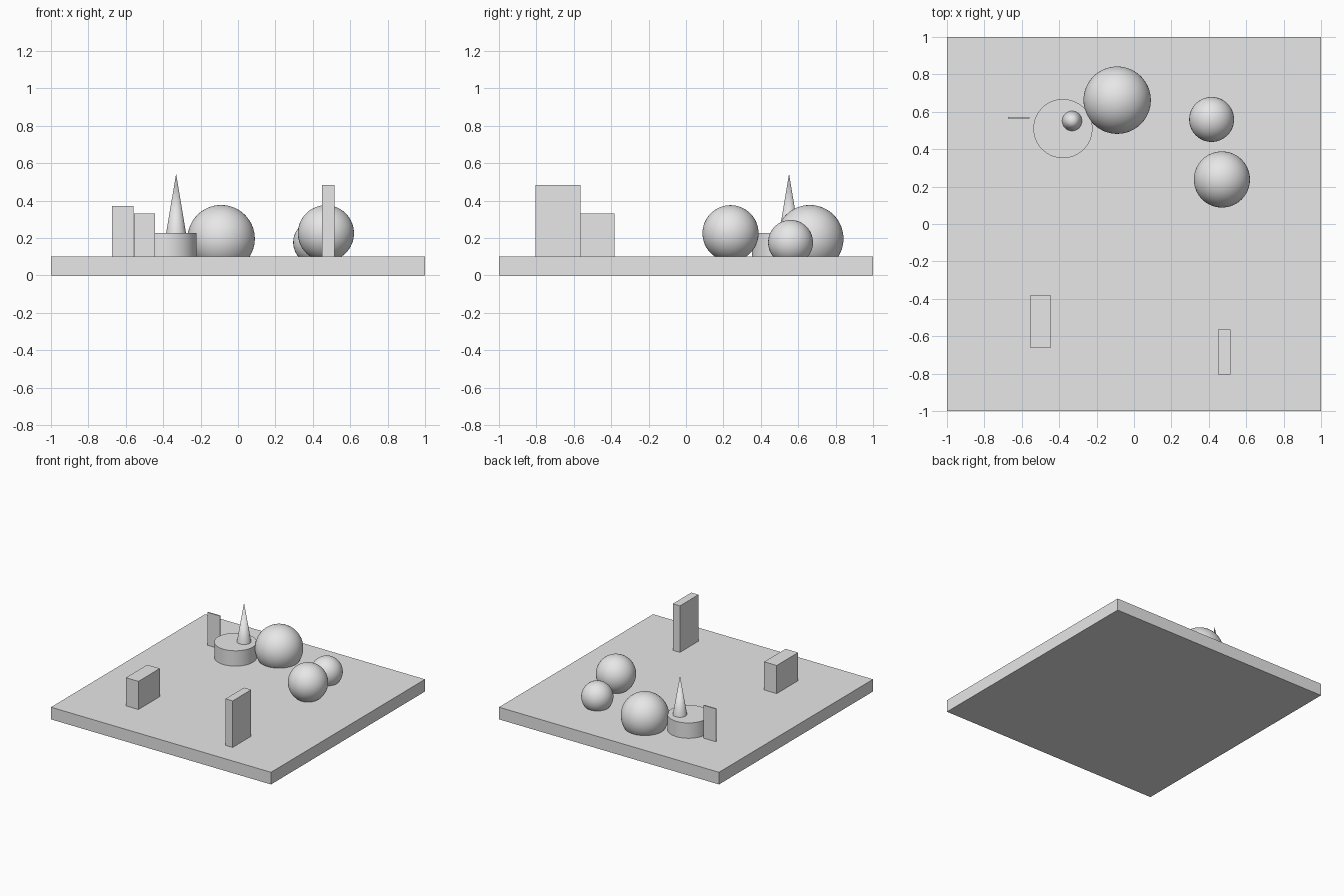
import bpy

cube = bpy.data.objects.get("Cube")
if cube:
    bpy.data.objects.remove(cube, do_unlink=True)

# One plain grey for the whole model
GREY = (0.8, 0.8, 0.8, 1)
grey = bpy.data.materials.new("plain_grey")
grey.diffuse_color = GREY
grey.use_nodes = True
grey.node_tree.nodes["Principled BSDF"].inputs["Base Color"].default_value = GREY

BASE_TOP = 0.1


def finish(name, smooth=False):
    obj = bpy.context.object
    obj.name = name
    obj.data.materials.append(grey)
    if smooth:
        bpy.ops.object.shade_smooth_by_angle()
    return obj


def block(name, x, y, z):
    """Box from (low, high) ranges along each axis."""
    ranges = (x, y, z)
    bpy.ops.mesh.primitive_cube_add(size=1, location=[(a + b) / 2 for a, b in ranges])
    obj = finish(name)
    obj.scale = [b - a for a, b in ranges]
    bpy.ops.object.transform_apply(location=False, rotation=False, scale=True)


def ball(name, x, y, z, radius):
    bpy.ops.mesh.primitive_uv_sphere_add(segments=64, ring_count=32, radius=radius, location=(x, y, z))
    finish(name, True)


def round_part(name, x, y, low, high, bottom, top):
    """Cylinder or cone between two heights."""
    bpy.ops.mesh.primitive_cone_add(vertices=64, radius1=bottom, radius2=top, depth=high - low,
                                    location=(x, y, (low + high) / 2))
    finish(name, True)


# Ground slab
block("ground_slab", (-1, 1), (-1, 1), (0, BASE_TOP))

# Upright blocks standing on the slab
block("thin_panel", (-0.673, -0.56), (0.563, 0.573), (BASE_TOP, 0.37))
block("low_block", (-0.557, -0.443), (-0.66, -0.382), (BASE_TOP, 0.331))
block("tall_block", (0.45, 0.515), (-0.805, -0.564), (BASE_TOP, 0.482))

# Balls partly sunk into the slab
ball("large_ball", -0.09, 0.662, 0.196, 0.18)
ball("medium_ball", 0.47, 0.238, 0.225, 0.15)
ball("small_ball", 0.415, 0.559, 0.176, 0.12)

# Round pedestal with a slender spike
round_part("pedestal", -0.38, 0.51, BASE_TOP, 0.226, 0.158, 0.158)
round_part("spike", -0.331, 0.551, 0.226, 0.543, 0.053, 0)
